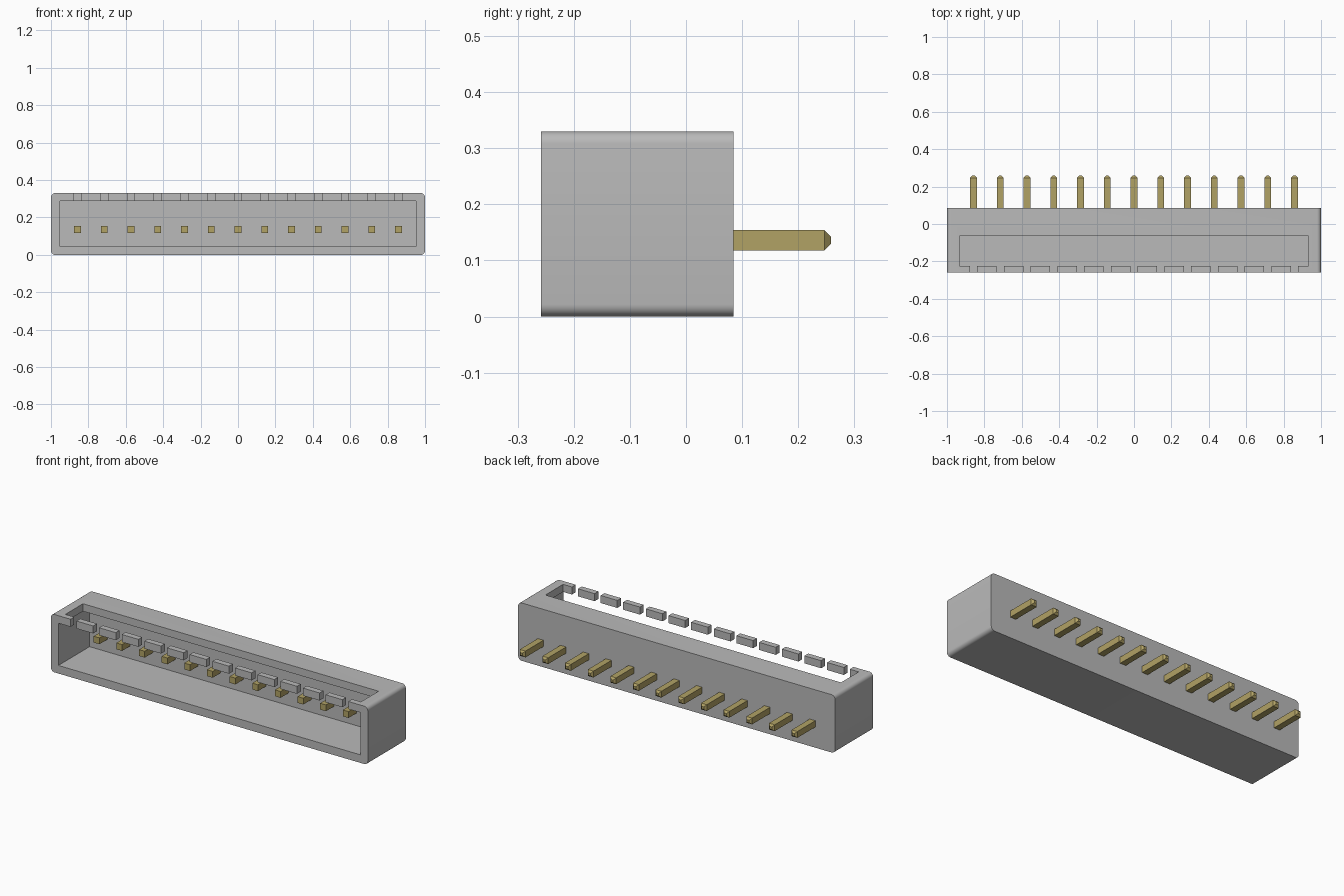
import bpy, bmesh
from mathutils import Vector

cube = bpy.data.objects.get("Cube")
if cube:
    bpy.data.objects.remove(cube, do_unlink=True)

PINS, PITCH = 13, 0.143
FRONT, BACK, HEIGHT = -0.258, 0.085, 0.33
pin_xs = [(i - (PINS - 1) / 2) * PITCH for i in range(PINS)]


def material(name, colour):
    m = bpy.data.materials.new(name)
    m.use_nodes = True
    m.diffuse_color = colour
    m.node_tree.nodes["Principled BSDF"].inputs["Base Color"].default_value = colour
    return m


grey = material("grey plastic", (0.49, 0.49, 0.49, 1))
brass = material("brass", (0.44, 0.36, 0.13, 1))


def add_box(bm, lo, hi):
    """Add a box spanning two corners and return its vertices."""
    lo, hi = Vector(lo), Vector(hi)
    verts = bmesh.ops.create_cube(bm, size=1)["verts"]
    for v in verts:
        v.co = (lo + hi) / 2 + v.co * (hi - lo)
    return verts


def finish(name, bm, mat):
    bmesh.ops.recalc_face_normals(bm, faces=bm.faces)
    mesh = bpy.data.meshes.new(name)
    bm.to_mesh(mesh)
    bm.free()
    mesh.materials.append(mat)
    ob = bpy.data.objects.new(name, mesh)
    bpy.context.collection.objects.link(ob)
    return ob


def cutter(name, boxes):
    bm = bmesh.new()
    for lo, hi in boxes:
        add_box(bm, lo, hi)
    ob = finish(name, bm, grey)
    ob.hide_render = True
    return ob


# Housing block with its four depthwise edges rounded
bm = bmesh.new()
add_box(bm, (-1, FRONT, 0), (1, BACK, HEIGHT))
long_edges = [e for e in bm.edges if abs(e.verts[0].co.y - e.verts[1].co.y) > 0.1]
bmesh.ops.bevel(bm, geom=long_edges, offset=0.022, segments=6, profile=0.5, affect="EDGES")
housing = finish("housing", bm, grey)

# Front cavity, top window and the slots that split the front rail
cutters = [
    cutter("cavity_cutter", [((-0.953, -0.4, 0.046), (0.953, 0.023, 0.287))]),
    cutter("window_cutter", [((-0.933, -0.224, 0.2), (0.933, -0.065, 0.4))]),
    cutter("slot_cutter", [((x - 0.019, -0.4, 0.25), (x + 0.019, -0.2, 0.42)) for x in pin_xs]),
]
for c in cutters:
    mod = housing.modifiers.new(c.name, "BOOLEAN")
    mod.operation = "DIFFERENCE"
    mod.solver = "EXACT"
    mod.object = c

# Bake the cuts and remove the cutters
bpy.context.view_layer.update()
graph = bpy.context.evaluated_depsgraph_get()
cut_mesh = bpy.data.meshes.new_from_object(housing.evaluated_get(graph))
housing.modifiers.clear()
housing.data = cut_mesh
for c in cutters:
    bpy.data.objects.remove(c, do_unlink=True)

bpy.ops.object.select_all(action="DESELECT")
housing.select_set(True)
bpy.context.view_layer.objects.active = housing
bpy.ops.object.shade_smooth_by_angle(angle=0.6)

# Square pins with chamfered rear tips
for i, x in enumerate(pin_xs):
    bm = bmesh.new()
    add_box(bm, (x - 0.018, -0.05, 0.118), (x + 0.018, 0.258, 0.154))
    tip = [e for e in bm.edges if all(v.co.y > 0.25 for v in e.verts)]
    bmesh.ops.bevel(bm, geom=tip, offset=0.011, segments=1, affect="EDGES")
    finish(f"pin_{i + 1}", bm, brass)
